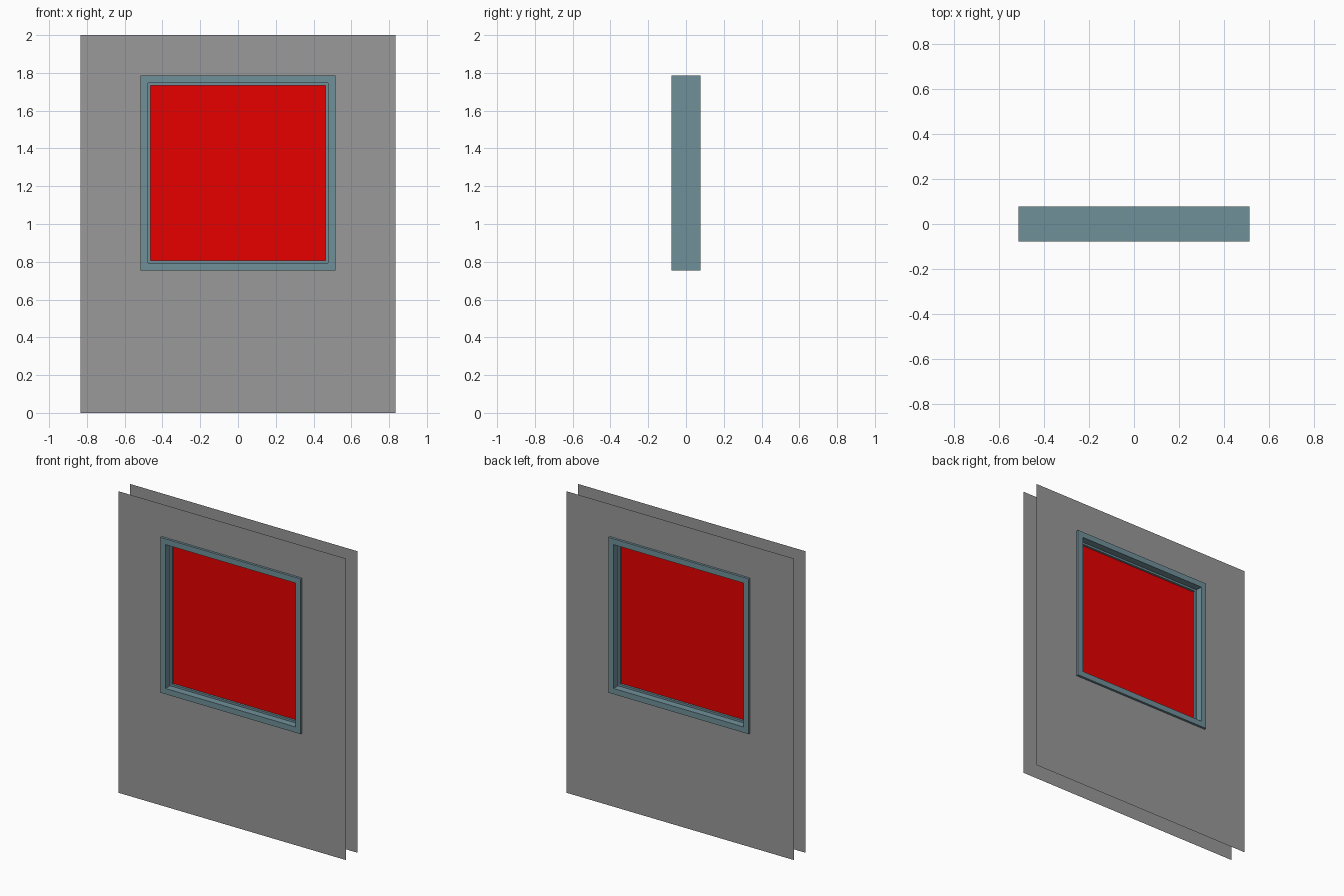
import bpy, bmesh

if "Cube" in bpy.data.objects:
    bpy.data.objects.remove(bpy.data.objects["Cube"])

CZ = 1.27          # height of the window centre


def material(name, rgb):
    m = bpy.data.materials.new(name)
    m.diffuse_color = (*rgb, 1)
    m.use_nodes = True
    m.node_tree.nodes["Principled BSDF"].inputs["Base Color"].default_value = m.diffuse_color
    return m


def add_object(name, bm, mat):
    mesh = bpy.data.meshes.new(name)
    bm.to_mesh(mesh)
    bm.free()
    mesh.materials.append(mat)
    ob = bpy.data.objects.new(name, mesh)
    bpy.context.collection.objects.link(ob)
    return ob


def rect(bm, x, z0, z1, y):
    """Corner vertices of an upright rectangle, seen from the front."""
    return [bm.verts.new(c) for c in ((-x, y, z0), (x, y, z0), (x, y, z1), (-x, y, z1))]


def bridge(bm, a, b):
    for i in range(4):
        j = (i + 1) % 4
        bm.faces.new((a[i], a[j], b[j], b[i]))


def ring(name, profile, mat):
    """Sweep a closed (half size, y) profile around the square window."""
    bm = bmesh.new()
    loops = [rect(bm, h, CZ - h, CZ + h, y) for h, y in profile]
    for a, b in zip(loops, loops[1:] + loops[:1]):
        bridge(bm, a, b)
    bmesh.ops.recalc_face_normals(bm, faces=bm.faces[:])
    return add_object(name, bm, mat)


grey = material("wall_grey", (0.32, 0.32, 0.32))
teal = material("frame_teal", (0.16, 0.28, 0.32))
red = material("pane_red", (0.8, 0.0, 0.0))

# Wall skins: two thin sheets with a window opening
for name, y in (("wall_front", -0.0625), ("wall_back", 0.0625)):
    bm = bmesh.new()
    bridge(bm, rect(bm, 0.835, 0, 2, y), rect(bm, 0.5, CZ - 0.5, CZ + 0.5, y))
    if y > 0:
        bmesh.ops.reverse_faces(bm, faces=bm.faces[:])
    add_object(name, bm, grey)

# Window frame: outer casing with a narrow stop holding the pane
D, S = 0.078, 0.031
ring("window_frame", [(0.515, -D), (0.477, -D), (0.477, -S), (0.464, -S),
                      (0.464, S), (0.477, S), (0.477, D), (0.515, D)], teal)

# Pane: thin slab inside the stop
bpy.ops.mesh.primitive_cube_add(size=1, location=(0, 0, CZ))
pane = bpy.context.object
pane.name = "window_pane"
pane.scale = (0.928, 0.032, 0.928)
pane.data.materials.append(red)
